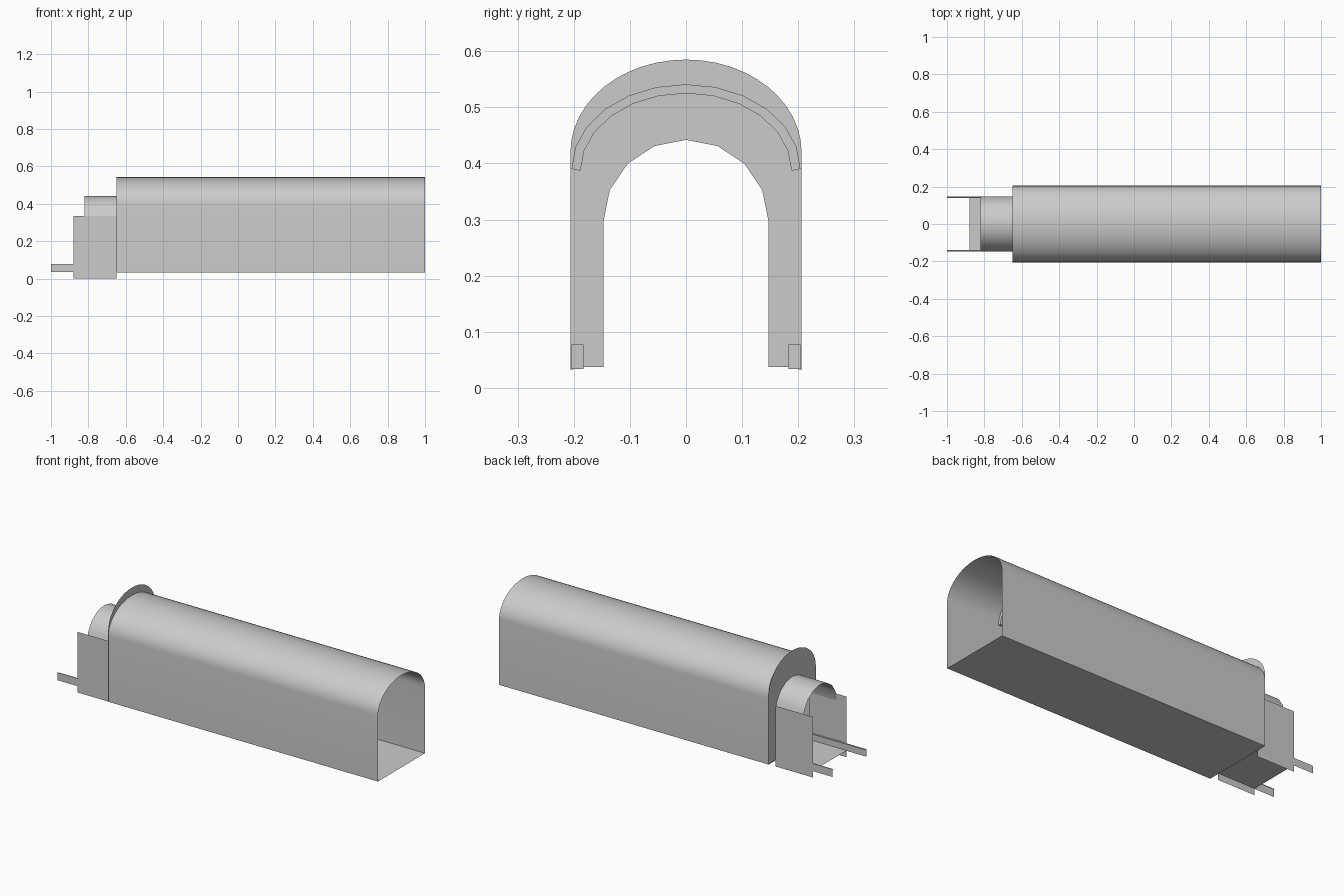
import bpy
from math import sin, cos, pi, radians

if "Cube" in bpy.data.objects:
    bpy.data.objects.remove(bpy.data.objects["Cube"])


def mesh_object(name, verts, faces, smooth=True):
    me = bpy.data.meshes.new(name)
    me.from_pydata(verts, [], faces)
    ob = bpy.data.objects.new(name, me)
    bpy.context.collection.objects.link(ob)
    if smooth:
        bpy.ops.object.select_all(action='DESELECT')
        bpy.context.view_layer.objects.active = ob
        ob.select_set(True)
        bpy.ops.object.shade_smooth_by_angle(angle=radians(35))
    return ob


def arch(half, spring, top, n):
    """Half-ellipse from +y over the crown to -y."""
    return [(half * cos(pi * i / n), spring + (top - spring) * sin(pi * i / n))
            for i in range(n + 1)]


def portal(half, base, spring, top, n):
    return [(half, base)] + arch(half, spring, top, n) + [(-half, base)]


def extrude(name, profile, x0, x1, closed=False):
    n = len(profile)
    verts = [(x, y, z) for x in (x0, x1) for y, z in profile]
    faces = [(i, n + i, n + (i + 1) % n, (i + 1) % n)
             for i in range(n if closed else n - 1)]
    return mesh_object(name, verts, faces)


def ring(name, outer, inner, x):
    n = len(outer)
    verts = [(x, y, z) for y, z in outer + inner]
    return mesh_object(name, verts, [(i, i + 1, n + i + 1, n + i) for i in range(n - 1)], False)


def solid(name, profile, x0, x1):
    """Closed bar with end caps."""
    n = len(profile)
    verts = [(x, y, z) for x in (x0, x1) for y, z in profile]
    faces = [(i, (i + 1) % n, n + (i + 1) % n, n + i) for i in range(n)]
    faces += [tuple(range(n))[::-1], tuple(range(n, 2 * n))]
    return mesh_object(name, verts, faces, False)


FACE, END = -0.65, 1.0

# Main tunnel: vaulted shell with floor
extrude("tunnel_shell", portal(0.205, 0.032, 0.395, 0.542, 24), FACE, END, True)

# Portal facade and the low-poly reveal around its opening
opening = portal(0.183, 0.037, 0.293, 0.477, 8)
mouth = portal(0.147, 0.037, 0.297, 0.442, 8)


def fine(points):
    """Split arch edges in three so the opening matches the facade outline."""
    out = [points[0]]
    arc = points[1:-1]
    for a, b in zip(arc, arc[1:]):
        out += [(a[0] + (b[0] - a[0]) * k / 3, a[1] + (b[1] - a[1]) * k / 3) for k in range(3)]
    return out + [arc[-1], points[-1]]


ring("portal_facade", portal(0.206, 0.032, 0.42, 0.585, 24), fine(opening), FACE)
ring("portal_reveal", opening, mouth, FACE)

# Entrance vault and floor
extrude("entrance_vault", arch(0.147, 0.297, 0.442, 8), -0.82, FACE)
extrude("entrance_floor", [(0.147, 0.037), (-0.147, 0.037)], -0.88, FACE)

# Ribs inside the main vault
outer, inner = arch(0.204, 0.39, 0.541, 12), arch(0.188, 0.387, 0.525, 12)
for k in range(4):
    x = 0.68 - 0.33 * k
    n = len(outer)
    verts = [(x + d, y, z) for d in (0, -0.02) for y, z in outer + inner]
    faces = []
    for i in range(n - 1):
        faces += [(i, i + 1, n + i + 1, n + i),
                  (2 * n + i, 3 * n + i, 3 * n + i + 1, 2 * n + i + 1),
                  (n + i, n + i + 1, 3 * n + i + 1, 3 * n + i)]
    faces += [(0, n, 3 * n, 2 * n), (n - 1, 3 * n - 1, 4 * n - 1, 2 * n - 1)]
    mesh_object("vault_rib", verts, faces)

for s in (1, -1):
    side = "left" if s > 0 else "right"
    # Entrance side walls
    extrude("entrance_wall_" + side, [(s * 0.147, 0), (s * 0.147, 0.335)], -0.88, FACE)
    # Low lipped guide strips reaching out of the entrance
    extrude("guide_strip_" + side, [(s * 0.147, 0.035), (s * 0.147, 0.077),
                                    (s * 0.142, 0.077), (s * 0.140, 0.073)], -1.0, FACE)
    # Curbs along the tunnel walls
    solid("curb_" + side, [(s * 0.204, 0.034), (s * 0.183, 0.034),
                           (s * 0.183, 0.077), (s * 0.204, 0.077)], FACE, 0.68)
